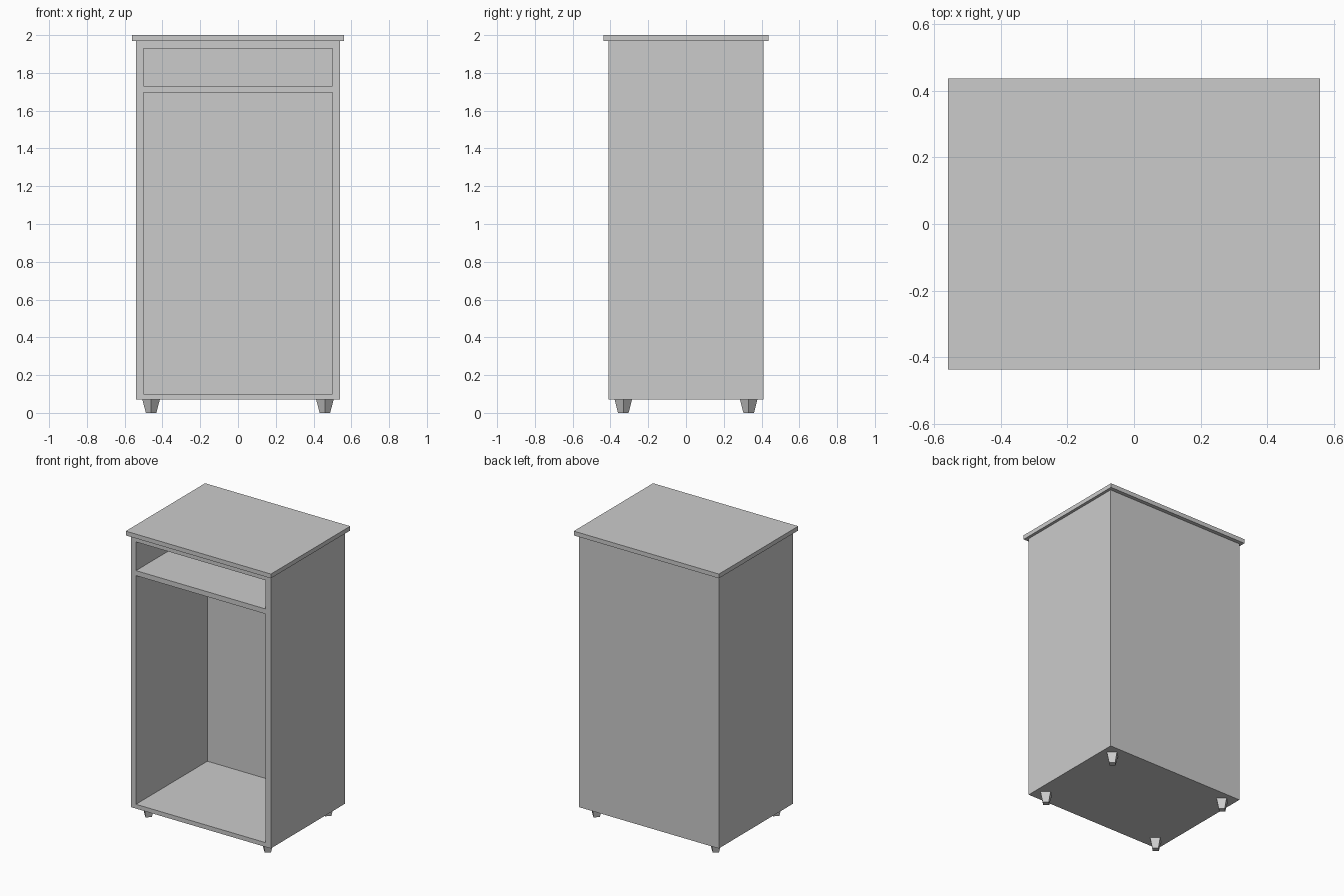
import bpy
import bmesh
from mathutils import Matrix, Vector

cube = bpy.data.objects.get("Cube")
if cube:
    bpy.data.objects.remove(cube, do_unlink=True)

# Single plain grey paint
grey = bpy.data.materials.new("plain_grey")
grey.use_nodes = True
colour = (0.6, 0.6, 0.6, 1)
grey.diffuse_color = colour
grey.node_tree.nodes["Principled BSDF"].inputs["Base Color"].default_value = colour


def add_box(bm, size, centre):
    matrix = Matrix.Translation(centre) @ Matrix.Diagonal((*size, 1))
    bmesh.ops.create_cube(bm, size=1, matrix=matrix)


def finish(name, bm):
    bmesh.ops.recalc_face_normals(bm, faces=bm.faces[:])
    mesh = bpy.data.meshes.new(name)
    bm.to_mesh(mesh)
    bm.free()
    mesh.materials.append(grey)
    obj = bpy.data.objects.new(name, mesh)
    bpy.context.collection.objects.link(obj)
    return obj


# Cabinet body: a box whose front is cut into a grid, openings pushed back
FRONT = -0.41
HALF_OPENING = 0.5
OPENINGS = [(0.10, 1.695), (1.73, 1.93)]
DEPTH = 0.787

bm = bmesh.new()
add_box(bm, (1.08, 0.82, 1.90), (0, 0, 1.02))
cuts = [((x, 0, 0), (1, 0, 0)) for x in (-HALF_OPENING, HALF_OPENING)]
cuts += [((0, 0, z), (0, 0, 1)) for pair in OPENINGS for z in pair]
for point, normal in cuts:
    bmesh.ops.bisect_plane(bm, geom=bm.verts[:] + bm.edges[:] + bm.faces[:],
                           plane_co=point, plane_no=normal)


def in_opening(face):
    c = face.calc_center_median()
    return (c.y < FRONT + 0.001 and abs(c.x) < HALF_OPENING
            and any(low < c.z < high for low, high in OPENINGS))


holes = [f for f in bm.faces if in_opening(f)]
pushed = bmesh.ops.extrude_discrete_faces(bm, faces=holes)["faces"]
for face in pushed:
    bmesh.ops.translate(bm, verts=face.verts[:], vec=Vector((0, DEPTH, 0)))
finish("cabinet_body", bm)

# Overhanging top board
bm = bmesh.new()
add_box(bm, (1.12, 0.874, 0.03), (0, 0, 1.985))
finish("top_board", bm)

# Four tapered feet, each set corner-on
for x, side in ((-0.46, "right"), (0.46, "left")):
    for y, end in ((-0.332, "front"), (0.332, "back")):
        bm = bmesh.new()
        bmesh.ops.create_cone(bm, cap_ends=True, segments=4, radius1=0.028,
                              radius2=0.046, depth=0.07)
        foot = finish(f"{end}_{side}_foot", bm)
        foot.location = (x, y, 0.035)
